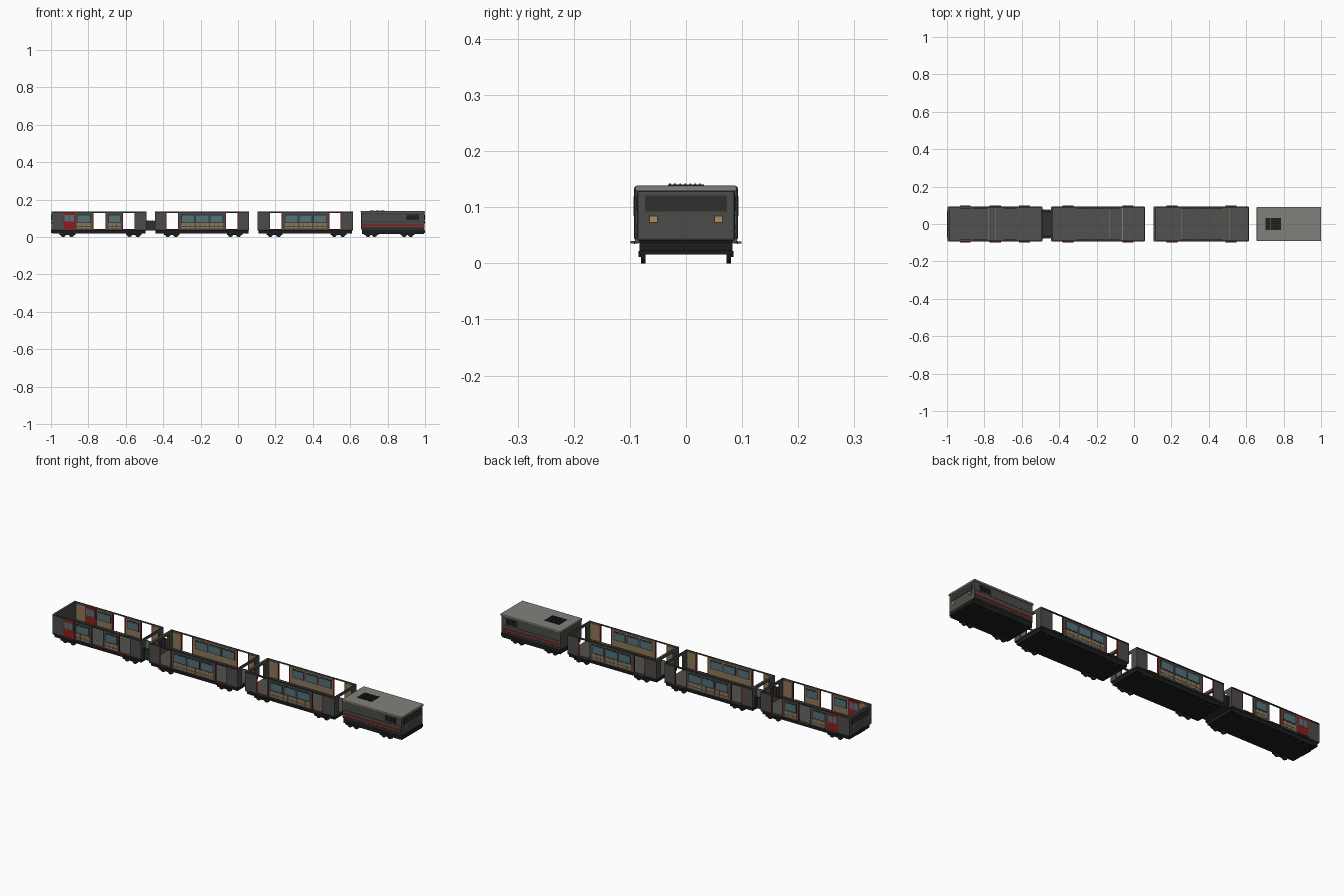
import bpy, bmesh, math

if "Cube" in bpy.data.objects:
    bpy.data.objects.remove(bpy.data.objects["Cube"])

def mat(name, hexcol):
    m = bpy.data.materials.new(name)
    c = [int(hexcol[i:i + 2], 16) / 255 for i in (0, 2, 4)]
    m.diffuse_color = [((v + 0.055) / 1.055) ** 2.4 if v > 0.04 else v / 12.92 for v in c] + [1]
    m.use_nodes = True
    m.node_tree.nodes["Principled BSDF"].inputs["Base Color"].default_value = m.diffuse_color
    return m

WALL = mat("wall_grey", "4b4c48")
FLOOR = mat("floor_grey", "51524e")
ROOF = mat("roof_grey", "82807c")
BLACK = mat("underframe_black", "1c1c1c")
DARK = mat("frame_dark", "30302f")
RED = mat("red", "8a1d1d")
TAN = mat("panel_tan", "8f7859")
GLASS = mat("glass_teal", "52727a")
LAMP = mat("lamp_amber", "b58a58")

def finish(name, bm, material):
    bmesh.ops.recalc_face_normals(bm, faces=bm.faces)
    me = bpy.data.meshes.new(name)
    bm.to_mesh(me)
    bm.free()
    me.materials.append(material)
    ob = bpy.data.objects.new(name, me)
    bpy.context.collection.objects.link(ob)
    return ob

def boxes(name, specs, material, mirror=False):
    """One object from (x0, x1, y0, y1, z0, z1) boxes, optionally mirrored in y."""
    bm = bmesh.new()
    specs = list(specs)
    if mirror:
        specs += [(a, b, -d, -c, e, f) for a, b, c, d, e, f in specs]
    for x0, x1, y0, y1, z0, z1 in specs:
        vs = bmesh.ops.create_cube(bm, size=1)["verts"]
        for v in vs:
            v.co.x = (x0 + x1) / 2 + v.co.x * (x1 - x0)
            v.co.y = (y0 + y1) / 2 + v.co.y * (y1 - y0)
            v.co.z = (z0 + z1) / 2 + v.co.z * (z1 - z0)
    return finish(name, bm, material)

def end_frame(name, x0, x1, opening):
    """End wall with rounded top corners and, if opening, a wide doorway."""
    r, w, top = 0.014, 0.091, 0.137
    pts = [(-w, 0.036)]
    for cy, a0 in ((-w + r, 180), (w - r, 90)):
        for k in range(5):
            a = math.radians(a0 - k * 22.5)
            pts.append((cy + r * math.cos(a), top - r + r * math.sin(a)))
    pts.append((w, 0.036))
    if opening:
        pts += [(0.055, 0.036), (0.055, 0.115), (0.047, 0.124),
                (-0.047, 0.124), (-0.055, 0.115), (-0.055, 0.036)]
    bm = bmesh.new()
    f = bm.faces.new([bm.verts.new((x0, y, z)) for y, z in pts])
    ext = bmesh.ops.extrude_face_region(bm, geom=[f])["geom"]
    bmesh.ops.translate(bm, vec=(x1 - x0, 0, 0),
                        verts=[g for g in ext if isinstance(g, bmesh.types.BMVert)])
    finish(name, bm, WALL)

def wheels(name, xs, r=0.0135):
    bm = bmesh.new()
    for x in xs:
        for y in (-0.076, 0.076):
            vs = bmesh.ops.create_cone(bm, cap_ends=True, segments=16, radius1=r,
                                       radius2=r, depth=0.008)["verts"]
            for v in vs:
                v.co = (x + v.co.x, y + v.co.z, r + v.co.y)
    finish(name, bm, BLACK)

YI, YO, Z0, ZT = 0.086, 0.091, 0.036, 0.137   # wall inside, outside, bottom, top

def coach(n, x0, x1, doors, windows, floor_lines, axles, cab_door=None):
    p = f"coach_{n}_"
    # floor, chassis and bogies
    boxes(p + "floor", [(x0, x1, -0.09, 0.09, 0.037, 0.043)], FLOOR)
    boxes(p + "floor_seams", [(a, a + 0.003, -0.085, 0.085, 0.043, 0.0435) for a in floor_lines], ROOF)
    boxes(p + "chassis", [(x0 + 0.005, x1 - 0.005, -0.083, 0.083, 0.018, 0.037)], BLACK)
    wheels(p + "wheels", axles)
    boxes(p + "bogie_frames", [(axles[i] - 0.02, axles[i + 1] + 0.02, 0.08, 0.085, 0.011, 0.021)
                               for i in (0, 2)], BLACK, True)
    # side wall piers between the door openings
    edges = [x0] + [e for d in doors for e in d] + [x1]
    piers = [(edges[i], edges[i + 1]) for i in range(0, len(edges), 2)]
    boxes(p + "side_walls", [(a, b, YI, YO, Z0, ZT) for a, b in piers] +
          [(a, b, YI, YO, 0.131, ZT) for a, b in doors], WALL, True)
    boxes(p + "inner_panels", [(a + 0.004, b - 0.004, YI - 0.001, YI, 0.047, 0.128)
                               for a, b in piers], TAN, True)
    boxes(p + "top_rail", [(x0 + 0.004, x1 - 0.004, YO, YO + 0.002, 0.130, 0.135)], DARK, True)
    boxes(p + "side_sill", [(x0 + 0.003, x1 - 0.003, YO, YO + 0.0015, 0.034, 0.040)], DARK, True)
    # windows, seen from inside and outside, with tan panels beneath
    boxes(p + "window_frames", [(a, b, YI - 0.002, YO + 0.001, 0.077, 0.122)
                                for a, b in windows], DARK, True)
    boxes(p + "window_panes", [(a + 0.004, b - 0.004, YI - 0.003, YO + 0.002, 0.081, 0.116)
                               for a, b in windows], GLASS, True)
    low = []
    for a, b in windows:
        w = (b - a) / 3
        low += [(a + i * w + 0.0015, a + (i + 1) * w - 0.0015, YO, YO + 0.001, z, z + h)
                for i in range(3) for z, h in ((0.046, 0.009), (0.058, 0.017))]
    boxes(p + "outer_panels", low, TAN, True)
    # door jambs, steps and red step edge on the front side
    boxes(p + "door_jambs", [(e - 0.002, e + 0.002, YI - 0.001, YO + 0.001, 0.042, 0.131)
                             for d in doors for e in d], RED, True)
    steps = doors + ([cab_door] if cab_door else [])
    boxes(p + "door_steps", [(a + 0.003, b - 0.003, 0.085, 0.099, 0.035, 0.039)
                             for a, b in steps], FLOOR, True)
    boxes(p + "step_edges", [(a + 0.003, b - 0.003, -0.0985, -0.0915, 0.039, 0.040)
                             for a, b in steps], RED)
    # ends
    end_frame(p + "left_end", x0, x0 + 0.012, cab_door is None)
    end_frame(p + "right_end", x1 - 0.006, x1, True)
    if cab_door:
        a, b = cab_door
        boxes("cab_door", [(a, b, YI - 0.003, YO + 0.002, 0.044, 0.130)], RED, True)
        m = (a + b) / 2
        boxes("cab_door_panes", [(a + 0.007, m - 0.002, YI - 0.004, YO + 0.003, 0.084, 0.119),
                                 (m + 0.002, b - 0.007, YI - 0.004, YO + 0.003, 0.084, 0.119)], GLASS, True)

def triple(a, b):
    w = (b - a) / 3
    return [(a + i * w + 0.002, a + (i + 1) * w - 0.002) for i in range(3)]

coach(1, -0.998, -0.49, [(-0.775, -0.707), (-0.617, -0.552)],
      [(-0.862, -0.787), (-0.695, -0.627)], [-0.78, -0.743],
      [-0.935, -0.89, -0.58, -0.535], (-0.934, -0.870))
coach(2, -0.445, 0.06, [(-0.385, -0.320), (-0.065, 0.0)], triple(-0.306, -0.076),
      [-0.13, -0.063], [-0.375, -0.332, -0.04, 0.003])
coach(3, 0.105, 0.615, [(0.170, 0.235), (0.487, 0.551)], triple(0.248, 0.476),
      [0.25, 0.51], [0.172, 0.217, 0.515, 0.56])

# front of the leading coach
boxes("front_windscreen", [(-1.0, -0.998, -0.072, 0.072, 0.092, 0.12)], DARK)
boxes("front_lamps", [(-1.0, -0.998, 0.052, 0.064, 0.073, 0.083)], LAMP, True)
boxes("front_coupler", [(-1.0, -0.985, -0.03, 0.03, 0.022, 0.04)], BLACK)

# gangway between the first two coaches
boxes("gangway_floor", [(-0.495, -0.44, -0.075, 0.075, 0.034, 0.044)], DARK)
boxes("gangway_sides", [(-0.489 + i * 0.009, -0.482 + i * 0.009, 0.062 + 0.004 * (i % 2),
                         0.078, 0.042, 0.09) for i in range(5)] +
      [(-0.49, -0.445, 0.066, 0.074, 0.044, 0.086)], DARK, True)

# power car body
boxes("power_car_chassis", [(0.662, 0.995, -0.083, 0.083, 0.016, 0.042)], BLACK)
body = boxes("power_car_body", [(0.658, 0.998, -0.087, 0.087, 0.040, 0.130)], WALL)
roof = boxes("power_car_roof", [(0.656, 1.0, -0.0905, 0.0905, 0.128, 0.1385)], ROOF)
for ob, w in ((body, 0.004), (roof, 0.003)):
    bv = ob.modifiers.new("bevel", "BEVEL")
    bv.width, bv.segments = w, 2
wheels("power_car_wheels", [0.695, 0.73, 0.888, 0.923])
boxes("power_car_bogie_frames", [(0.675, 0.75, 0.08, 0.085, 0.011, 0.022),
                                 (0.868, 0.943, 0.08, 0.085, 0.011, 0.022)], BLACK, True)
# stripes
boxes("side_stripe", [(0.663, 0.993, 0.087, 0.0885, 0.060, 0.069)], RED, True)
boxes("lower_side_band", [(0.663, 0.993, 0.087, 0.088, 0.043, 0.054)], DARK, True)
boxes("upper_side_line", [(0.663, 0.993, 0.087, 0.088, 0.084, 0.086)], DARK, True)
# side grilles and roof vent
boxes("side_grilles", [(0.902, 0.968, 0.087, 0.088, 0.092, 0.121)], BLACK, True)
boxes("side_grille_slats", [(0.904, 0.966, 0.088, 0.089, 0.095 + 0.006 * i, 0.097 + 0.006 * i)
                            for i in range(4)], DARK, True)
boxes("roof_vents", [(0.704 + 0.028 * i, 0.730 + 0.028 * i, -0.032, 0.032, 0.138, 0.1405)
                     for i in range(3)], BLACK)
boxes("roof_vent_slats", [(0.706 + 0.028 * i, 0.728 + 0.028 * i, -0.03 + 0.009 * j, -0.027 + 0.009 * j,
                           0.1405, 0.142) for i in range(3) for j in range(7)], DARK)
# both ends: windscreen and lamps
boxes("power_car_windscreen", [(0.998, 0.9995, -0.073, 0.073, 0.092, 0.121)], DARK)
boxes("power_car_lamp_rims", [(0.998, 0.999, 0.050, 0.066, 0.072, 0.085)], DARK, True)
boxes("power_car_lamps", [(0.998, 0.9998, 0.052, 0.064, 0.074, 0.083)], LAMP, True)
boxes("power_car_buffer_beam", [(0.99, 0.999, -0.083, 0.083, 0.022, 0.038)], BLACK)
